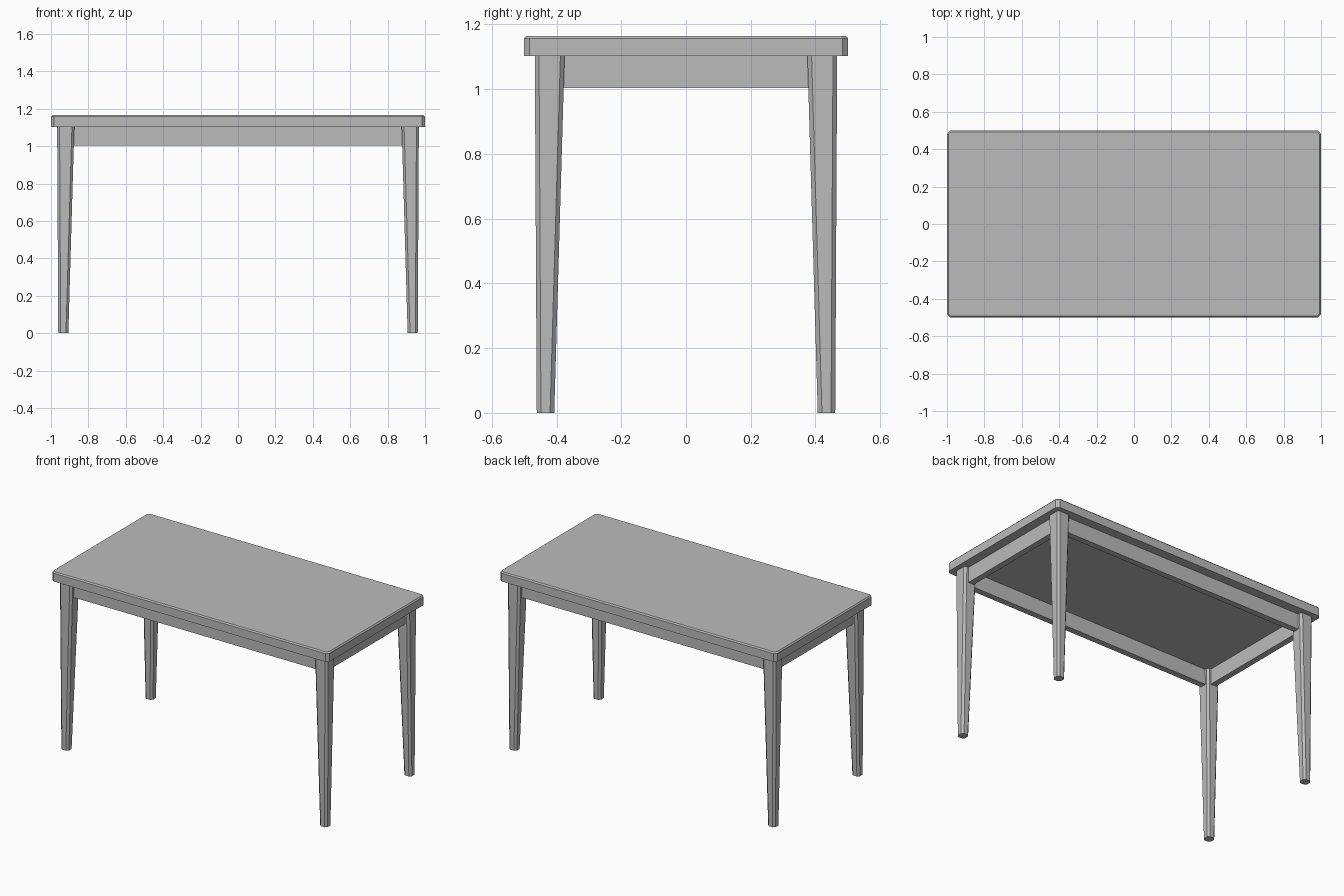
import bpy
import bmesh

if "Cube" in bpy.data.objects:
    bpy.data.objects.remove(bpy.data.objects["Cube"], do_unlink=True)

grey = bpy.data.materials.new("plain grey")
grey.use_nodes = True
grey.diffuse_color = (0.5, 0.5, 0.5, 1)
grey.node_tree.nodes["Principled BSDF"].inputs["Base Color"].default_value = grey.diffuse_color


def chamfered_loft(name, sections):
    """Stack chamfered rectangles: (x0, x1, y0, y1, z, corner cut)."""
    bm = bmesh.new()
    rings = []
    for x0, x1, y0, y1, z, c in sections:
        outline = [(x0 + c, y0), (x1 - c, y0), (x1, y0 + c), (x1, y1 - c),
                   (x1 - c, y1), (x0 + c, y1), (x0, y1 - c), (x0, y0 + c)]
        rings.append([bm.verts.new((x, y, z)) for x, y in outline])
    for low, high in zip(rings, rings[1:]):
        for i in range(8):
            j = (i + 1) % 8
            bm.faces.new((low[i], low[j], high[j], high[i]))
    bm.faces.new(rings[0][::-1])
    bm.faces.new(rings[-1])
    return finish(name, bm)


def box(name, centre, size):
    bm = bmesh.new()
    bmesh.ops.create_cube(bm, size=1)
    for v in bm.verts:
        v.co = [c + s * p for c, s, p in zip(centre, size, v.co)]
    return finish(name, bm)


def finish(name, bm):
    bmesh.ops.recalc_face_normals(bm, faces=bm.faces)
    mesh = bpy.data.meshes.new(name)
    bm.to_mesh(mesh)
    bm.free()
    mesh.materials.append(grey)
    ob = bpy.data.objects.new(name, mesh)
    bpy.context.collection.objects.link(ob)
    return ob


TOP, UNDER, APRON = 1.165, 1.103, 1.003

# Table top with cut corners and a small bevel on the upper rim
chamfered_loft("table_top", [
    (-1, 1, -0.5, 0.5, UNDER, 0.017),
    (-1, 1, -0.5, 0.5, TOP - 0.008, 0.017),
    (-0.993, 0.993, -0.493, 0.493, TOP, 0.015)])

# Tapered legs with chamfered corners, straighter on the outer sides
for sx, side in ((1, "left"), (-1, "right")):
    for sy, end in ((-1, "front"), (1, "back")):
        sections = []
        for z, outer, width in ((0, 0.039, 0.054), (UNDER, 0.033, 0.092)):
            xs = sorted((sx * (1 - outer), sx * (1 - outer - width)))
            ys = sorted((sy * (0.5 - outer), sy * (0.5 - outer - width)))
            sections.append((*xs, *ys, z, 0.013))
        chamfered_loft(f"{end}_{side}_leg", sections)

# Apron rails between the legs
INSET, THICK = 0.06, 0.04
mid_z, height = (UNDER + APRON) / 2, UNDER - APRON
offset = INSET + THICK / 2
for s, end, side in ((-1, "front", "right"), (1, "back", "left")):
    box(f"{end}_apron", (0, s * (0.5 - offset), mid_z), (1.8, THICK, height))
    box(f"{side}_apron", (s * (1 - offset), 0, mid_z), (THICK, 0.8, height))
